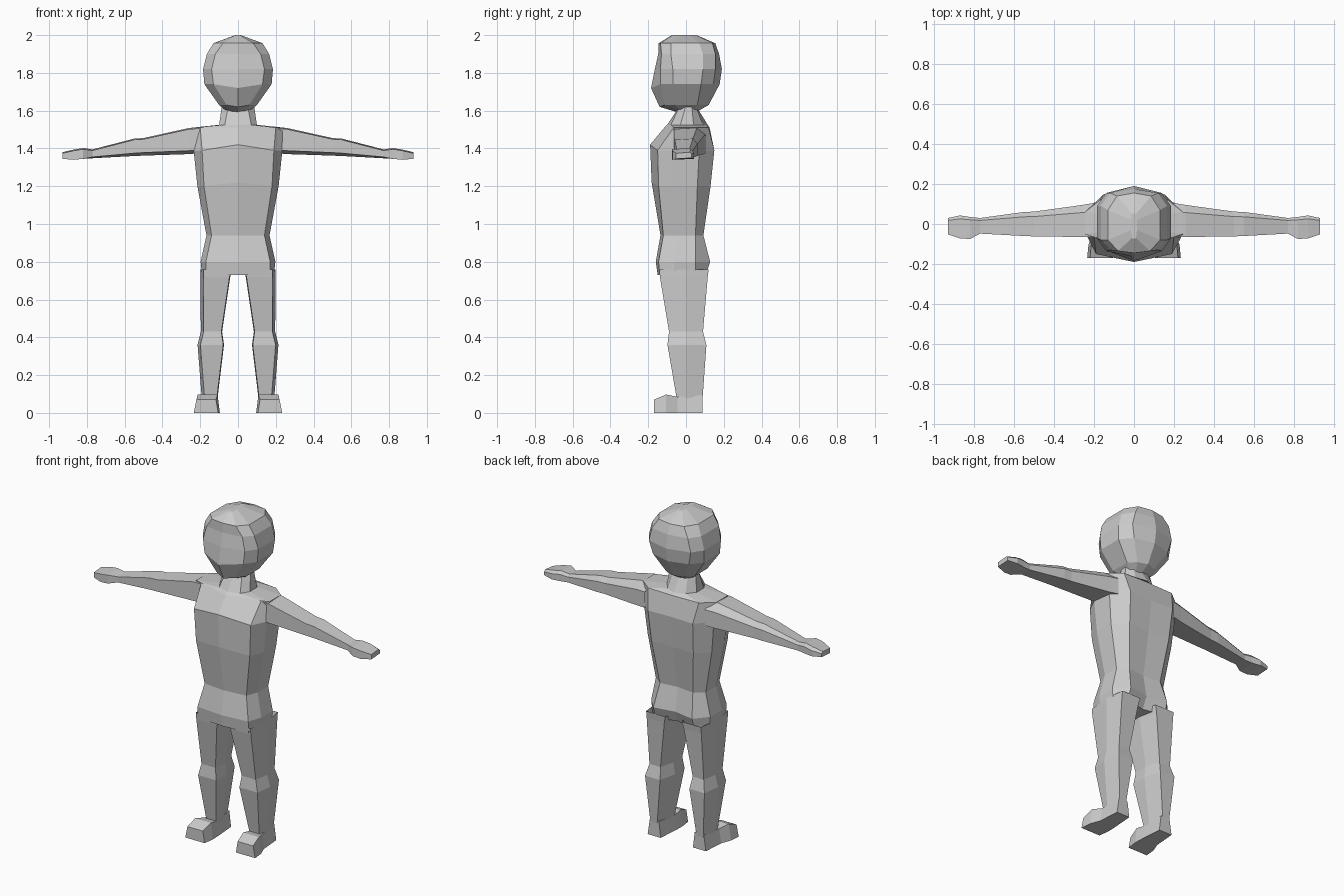
import bpy, bmesh


def loft(name, rings, mirror=False, cap_start=True, cap_end=True):
    """Skin a chain of equal-length closed rings, optionally mirrored in x."""
    bm = bmesh.new()
    loops = [[bm.verts.new(p) for p in ring] for ring in rings]
    n = len(loops[0])
    for a, b in zip(loops, loops[1:]):
        for i in range(n):
            j = (i + 1) % n
            bm.faces.new((a[i], a[j], b[j], b[i]))
    if cap_start:
        bm.faces.new(loops[0])
    if cap_end:
        bm.faces.new(loops[-1])
    bmesh.ops.recalc_face_normals(bm, faces=bm.faces)
    me = bpy.data.meshes.new(name)
    bm.to_mesh(me)
    bm.free()
    ob = bpy.data.objects.new(name, me)
    bpy.context.collection.objects.link(ob)
    if mirror:
        ob.modifiers.new("mirror", 'MIRROR').use_bisect_axis[0] = False
    return ob


def body_ring(z, zf, yfc, fx, yf, sx, s1, s2, bx, yb, ybc):
    """Ten-sided symmetric section: front centre/corner, side pair, back."""
    half = [(fx, yf, z), (sx, s1, z), (sx, s2, z), (bx, yb, z)]
    other = [(-x, y, zz) for x, y, zz in reversed(half)]
    return [(0, yfc, zf)] + half + [(0, ybc, z)] + other


# Torso with hips and neck
torso = [
    (0.73, 0.73, -.150, .170, -.140, .190, -.06, .05, .13, .105, .075),
    (0.80, 0.80, -.160, .170, -.145, .198, -.06, .05, .13, .128, .105),
    (0.94, 0.94, -.135, .140, -.120, .167, -.05, .05, .11, .092, .080),
    (1.20, 1.22, -.182, .180, -.145, .215, -.06, .06, .14, .130, .125),
    (1.39, 1.42, -.190, .190, -.150, .235, -.06, .07, .15, .150, .145),
    (1.51, 1.51, -.115, .200, -.065, .245, -.05, .06, .17, .120, .125),
    (1.525, 1.525, -.100, .070, -.080, .100, -.03, .04, .06, .090, .115),
    (1.63, 1.63, -.030, .050, -.030, .085, 0, .03, .05, .050, .050),
]
loft("torso", [body_ring(*r) for r in torso])

# Faceted head
head = [
    (1.59, 1.59, -.040, .03, -.030, .050, -.01, .03, .03, .050, .050),
    (1.63, 1.62, -.140, .06, -.115, .100, -.06, .06, .06, .100, .120),
    (1.74, 1.72, -.185, .13, -.135, .178, -.07, .08, .12, .145, .178),
    (1.82, 1.82, -.165, .14, -.135, .185, -.07, .09, .14, .155, .190),
    (1.90, 1.90, -.147, .12, -.130, .165, -.08, .09, .12, .155, .175),
    (1.957, 1.957, -.145, .08, -.135, .130, -.08, .07, .085, .140, .155),
    (2.00, 2.00, -.075, .01, -.070, .015, -.03, .02, .01, .050, .055),
]
loft("head", [body_ring(*r) for r in head])

# Arms and mitten hands: x, front y, back y, top z, bottom front z, bottom back z
arm = [
    (0.20, -.065, .105, 1.512, 1.390, 1.375),
    (0.26, -.065, .095, 1.508, 1.388, 1.370),
    (0.50, -.062, .062, 1.455, 1.378, 1.362),
    (0.55, -.060, .060, 1.452, 1.375, 1.360),
    (0.77, -.048, .030, 1.395, 1.355, 1.348),
    (0.82, -.075, .035, 1.402, 1.345, 1.345),
    (0.87, -.072, .043, 1.394, 1.340, 1.345),
    (0.93, -.052, .030, 1.380, 1.345, 1.350),
]
loft("arm", [[(x, f, zt - .006), (x, b * .6, zt), (x, b, zt * .7 + zb * .3),
              (x, b, zb), (x, f, zf)] for x, f, b, zt, zf, zb in arm],
     mirror=True, cap_start=False)

# Legs: z, inner x, outer x, front y, back y
leg = [
    (0.76, .035, .198, -.142, .120),
    (0.72, .045, .198, -.138, .115),
    (0.43, .088, .197, -.090, .090),
    (0.36, .078, .214, -.098, .108),
    (0.08, .112, .192, -.050, .088),
]
loft("leg", [[(i, f, z), (o - .015, f, z), (o, 0, z), (o - .015, b, z),
              (i + .02, b, z), (i - .004, 0, z)] for z, i, o, f, b in leg],
     mirror=True, cap_start=False, cap_end=False)

# Feet: y, inner x, outer x, top z
foot = [
    (0.088, .108, .195, .095),
    (-.045, .098, .205, .085),
    (-.105, .096, .228, .097),
    (-.170, .105, .234, .070),
]
loft("foot", [[(i, y, 0), (o, y, 0), (o - .014, y, z), (i + .012, y, z)]
              for y, i, o, z in foot], mirror=True)
